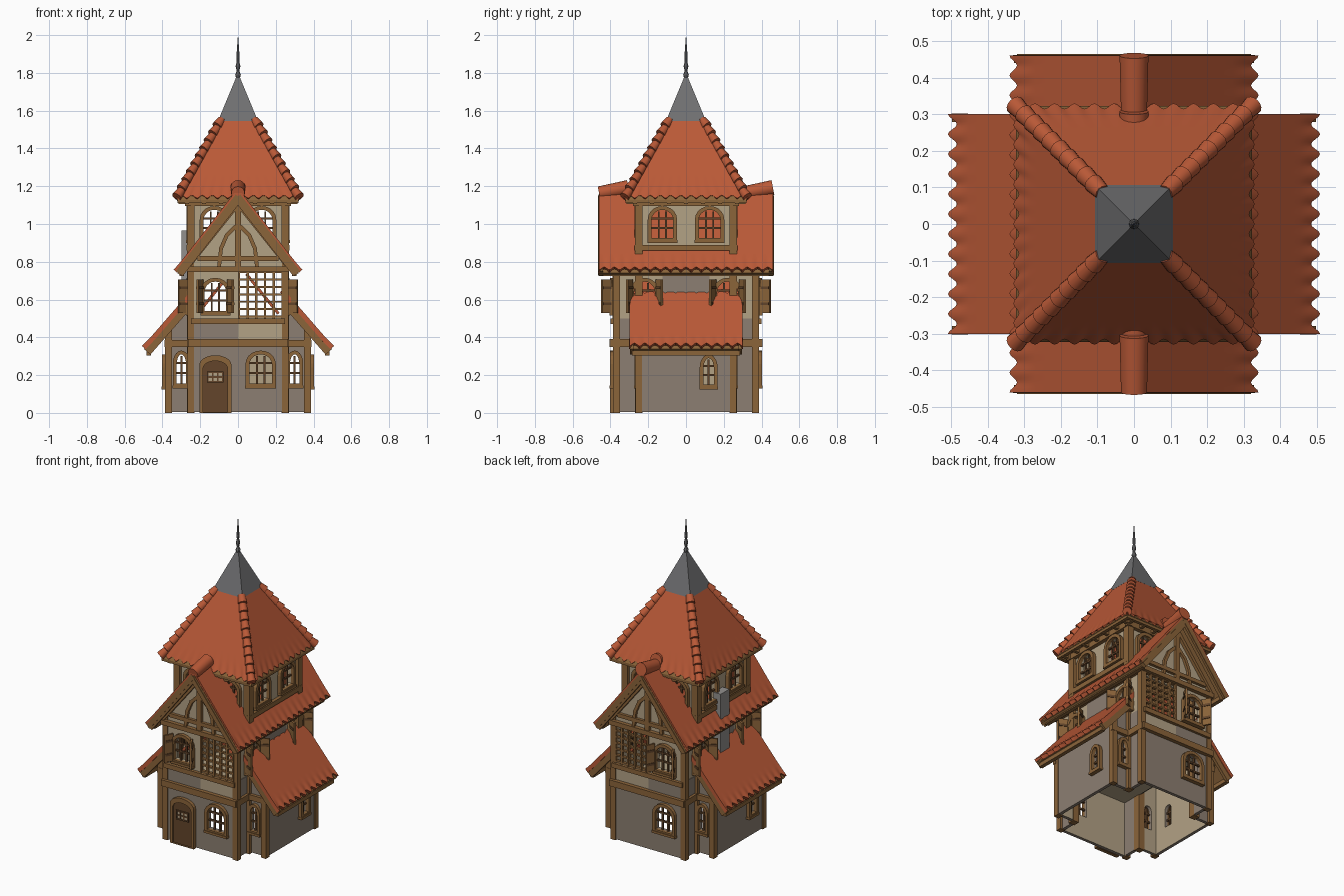
import bpy, bmesh
from math import radians, pi, sin, cos, atan2, hypot
from mathutils import Matrix, Vector

if "Cube" in bpy.data.objects:
    bpy.data.objects.remove(bpy.data.objects["Cube"])

def material(name, r, g, b):
    m = bpy.data.materials.new(name)
    m.diffuse_color = (r, g, b, 1)
    m.use_nodes = True
    m.node_tree.nodes["Principled BSDF"].inputs["Base Color"].default_value = m.diffuse_color
    return m

TILE = material("roof tile", .49, .10, .038)
WOOD = material("timber", .26, .128, .042)
DARK = material("dark wood", .125, .06, .024)
STONE = material("grey plaster", .265, .212, .168)
CREAM = material("cream plaster", .45, .36, .235)
LEAD = material("lead grey", .16, .16, .165)
CHIM = material("chimney grey", .29, .28, .27)

def side(ang, d):
    """Local frame of a wall: u to the right, v up, w outwards; d from the centre."""
    return (Matrix.Rotation(radians(ang), 4, 'Z') @ Matrix.Translation((0, -d, 0))
            @ Matrix.Rotation(pi / 2, 4, 'X'))

def link(name, data, *mats):
    ob = bpy.data.objects.new(name, data)
    bpy.context.collection.objects.link(ob)
    for m in mats:
        data.materials.append(m)
    return ob

def bake(ob):
    """Evaluated mesh of a curve or modified object; the source is removed."""
    dg = bpy.context.evaluated_depsgraph_get()
    me = bpy.data.meshes.new_from_object(ob.evaluated_get(dg))
    me.materials.clear()
    bpy.data.objects.remove(ob)
    return me

def from_bm(name, bm, mat, m=Matrix()):
    me = bpy.data.meshes.new(name)
    bm.transform(m)
    bm.to_mesh(me)
    bm.free()
    return link(name, me, mat)

def box(name, mat, u, v, w, m=Matrix()):
    bm = bmesh.new()
    c = [(a + b) / 2 for a, b in (u, v, w)]
    s = [abs(b - a) for a, b in (u, v, w)]
    bmesh.ops.create_cube(bm, size=1, matrix=Matrix.Translation(c) @ Matrix.Diagonal((*s, 1)))
    return from_bm(name, bm, mat, m)

def beam(name, p, q, width, w, m, mat=WOOD):
    L, a = hypot(q[0] - p[0], q[1] - p[1]), atan2(q[1] - p[1], q[0] - p[0])
    t = Matrix.Translation((p[0], p[1], 0)) @ Matrix.Rotation(a, 4, 'Z')
    return box(name, mat, (-width * .2, L + width * .2), (-width / 2, width / 2), w, m @ t)

def panel(name, mat, loops, w, m, inner=None):
    """Flat plate with holes: first loop is the outline, the rest are cut out."""
    cu = bpy.data.curves.new(name, 'CURVE')
    cu.dimensions, cu.fill_mode, cu.extrude = '2D', 'BOTH', (w[1] - w[0]) / 2
    for loop in loops:
        sp = cu.splines.new('POLY')
        sp.points.add(len(loop) - 1)
        for pt, (x, y) in zip(sp.points, loop):
            pt.co = (x, y, 0, 1)
        sp.use_cyclic_u = True
    me = bake(link(name, cu))
    bm = bmesh.new()
    bm.from_mesh(me)
    bmesh.ops.remove_doubles(bm, verts=bm.verts, dist=1e-5)
    bmesh.ops.recalc_face_normals(bm, faces=bm.faces)
    for f in bm.faces:
        f.smooth = False
        f.material_index = int(inner is not None and f.calc_center_median().z < -.001)
    bm.transform(m @ Matrix.Translation((0, 0, (w[0] + w[1]) / 2)))
    bm.to_mesh(me)
    bm.free()
    return link(name, me, mat, *([inner] if inner else []))

def arch(c, v, w, h, rise=.055, n=10):
    top = [(c + w / 2 * cos(pi * i / n), v + h - rise + rise * sin(pi * i / n)) for i in range(n + 1)]
    return [(c - w / 2, v), (c + w / 2, v)] + top

def rect(u0, u1, v0, v1):
    return [(u0, v0), (u1, v0), (u1, v1), (u0, v1)]

def window(name, spec, m, cols=3, shutters=False):
    c, v, w, h = spec
    panel(name + "_frame", WOOD, [arch(c, v - .02, w + .04, h + .04, .07), arch(c, v, w, h)], (0, .022), m)
    box(name + "_sill", WOOD, (c - w / 2 - .022, c + w / 2 + .022), (v - .025, v - .01), (0, .026), m)
    for i in range(1, cols):
        u = c - w / 2 + w * i / cols
        box(name + "_mullion", DARK, (u - .005, u + .005), (v, v + h - .008), (-.008, .004), m)
    for k in (.36, .7):
        box(name + "_bar", DARK, (c - w / 2, c + w / 2), (v + h * k - .005, v + h * k + .005), (-.008, .004), m)
    if shutters:
        for s in (-1, 1):
            hinge = m @ Matrix.Translation((c + s * (w / 2 + .015), 0, .012)) @ Matrix.Rotation(-s * radians(62), 4, 'Y')
            box("shutter", WOOD, (0, s * .058), (v - .01, v + h + .01), (0, .012), hinge)
            for k in (.03, h - .04):
                box("shutter_batten", DARK, (s * .004, s * .054), (v + k, v + k + .015), (-.004, .016), hinge)

def sheet(name, mat, ang, top, bot, thick, wave=0):
    """Roof slope between (distance, height, half width) at top and bottom, wavy at its edges."""
    n, rows = max(8, round(bot[2] * 2 / .055) * 8), 8
    dd, dz = bot[0] - top[0], bot[1] - top[1]
    L = hypot(dd, dz)
    bm, grid = bmesh.new(), []
    for j in range(rows + 1):
        t = (j / rows) ** .7
        edge = max(0, (t - .88) / .12)
        row = []
        for i in range(n + 1):
            h = top[2] + (bot[2] - top[2]) * t
            wv = wave * cos(2 * pi * i / 8)
            s = t * L + wv * (edge - (1 if j == 0 and top[2] > .2 and top[0] > .2 else 0))
            lift = wv * edge * .3
            row.append(bm.verts.new((h * (2 * i / n - 1), top[1] + dz * s / L + lift * dd / L,
                                     top[0] + dd * s / L - lift * dz / L)))
        grid.append(row)
    for a, b in zip(grid, grid[1:]):
        for i in range(n):
            bm.faces.new((a[i], b[i], b[i + 1], a[i + 1]))
    ob = from_bm(name, bm, mat, side(ang, 0))
    mod = ob.modifiers.new("thickness", 'SOLIDIFY')
    mod.thickness, mod.offset = thick, -1
    smooth.append(link(name, bake(ob), mat))

def tube(name, mat, p, q, r0, r1, seg=14):
    p, q = Vector(p), Vector(q)
    bm = bmesh.new()
    bmesh.ops.create_cone(bm, cap_ends=True, segments=seg, radius1=r0, radius2=r1, depth=(q - p).length)
    rot = (q - p).to_track_quat('Z', 'Y').to_matrix().to_4x4()
    ob = from_bm(name, bm, mat, Matrix.Translation((p + q) / 2) @ rot)
    smooth.append(ob)

smooth = []

# front and back: ground floor, upper floor and gable
for ang, s in ((0, 1), (180, -1)):
    m = side(ang, .38)
    ground = (.12, .155, .12, .155)
    upper = (-.12 * s, .54, .115, .155)
    lat = sorted((.005 * s, .235 * s))
    panel("ground_wall", STONE, [rect(-.25, .25, .005, .37), arch(*ground)], (-.02, 0), m, CREAM)
    panel("gable_wall", CREAM, [[(-.25, .37), (.25, .37), (.25, .80), (0, 1.12), (-.25, .80)],
                                arch(*upper), rect(lat[0], lat[1], .51, .745)], (-.02, 0), m, CREAM)
    box("grey_infill", STONE, (-.235 * s, 0), (.39, .47), (0, .004), m)
    window("ground_window", ground, m)
    window("upper_window", upper, m, shutters=True)
    # lattice opening
    for i in range(6):
        u = lat[0] + (lat[1] - lat[0]) * i / 5
        box("lattice_upright", WOOD, (u - .006, u + .006), (.5, .75), (-.01, .008), m)
    for i in range(7):
        v = .51 + .235 * i / 6
        box("lattice_rail", WOOD, (lat[0], lat[1]), (v - .005, v + .005), (-.014, .004), m)
    # timber framing
    for h, v0, v1, w in ((.265, .35, .39, .025), (.25, .47, .50, .02), (.27, .745, .775, .025), (.215, .805, .83, .018)):
        box("cross_beam", WOOD, (-h, h), (v0, v1), (0, w), m)
    box("gable_post", WOOD, (-.015, .015), (.77, 1.12), (0, .02), m)
    for k in (-1, 1):
        arc = [(.015, .985), (.06, .94), (.09, .87), (.1, .775)]
        for p, q in zip(arc, arc[1:]):
            beam("curved_brace", (k * p[0], p[1]), (k * q[0], q[1]), .02, (0, .016), m)
        beam("gable_rafter", (0, 1.115), (k * .26, .79), .035, (0, .02), m)
        beam("barge_board", (0, 1.135), (k * .305, .745), .045, (.06, .082), m)
        # wing cheeks beside the front and back
        c = side(ang, .25)
        spec = (k * .3, .155, .05, .155)
        panel("wing_cheek", STONE, [[(k * .25, .005), (k * .38, .005), (k * .38, .44), (k * .25, .58)],
                                    arch(*spec, .03)], (-.02, 0), c, CREAM)
        window("wing_cheek_window", spec, c, 2)
        beam("wing_barge_board", (k * .26, .575), (k * .475, .33), .045, (.028, .047), c)
        box("wing_cheek_beam", WOOD, (k * .25, k * .39), (.35, .385), (0, .02), c)

# door
m = side(0, .38)
panel("door", DARK, [arch(-.12, 0, .13, .275, .04)], (0, .012), m)
panel("door_frame", WOOD, [arch(-.12, 0, .17, .305, .05), arch(-.12, .004, .13, .271, .04)], (0, .022), m)
box("door_hatch", CREAM, (-.16, -.08), (.165, .215), (.012, .016), m)
for u in (-.16, -.133, -.107, -.08):
    box("door_hatch_bar", DARK, (u - .004, u + .004), (.16, .22), (.012, .02), m)
for v in (.165, .19, .215):
    box("door_hatch_rail", DARK, (-.164, -.076), (v - .004, v + .004), (.012, .02), m)

# left and right: wings and upper walls
for ang, s in ((90, 1), (-90, -1)):
    m, b = side(ang, .38), side(ang, .25)
    spec = (.12, .15, .055, .14)
    panel("wing_wall", STONE, [rect(-.25, .25, .005, .45), arch(*spec, .03)], (-.02, 0), m, CREAM)
    window("wing_window", spec, m, 2)
    box("wing_beam", WOOD, (-.26, .26), (.40, .435), (0, .02), m)
    ups = [(k * .22, .54, .11, .155) for k in (-1, 1)]
    panel("upper_side_wall", CREAM, [rect(-.38, .38, .37, .82)] + [arch(*u) for u in ups], (-.02, 0), b, CREAM)
    box("side_infill", STONE, (-.125, .125), (.55, .745), (0, .004), b)
    for u in ups:
        window("upper_side_window", u, b, shutters=True)
    for k in (-1, 1):
        box("corner_wall", STONE, (k * .25, k * .38), (.005, .37), (-.02, 0), b)
        box("corner_beam", WOOD, (k * .25, k * .395), (.35, .39), (0, .02), b)
        box("corner_infill", STONE, (k * .25, k * .36), (.39, .5), (0, .004), b)
    box("upper_plate", WOOD, (-.39, .39), (.745, .775), (0, .02), b)
    box("eave_purlin", WOOD, (-.44, .44), (.725, .75), (.035, .06), b)
    box("wing_eave_purlin", WOOD, (-.285, .285), (.305, .33), (.08, .105), m)
    # wing roof, its inner slope, and main gable roof
    sheet("wing_roof", TILE, ang, (.25, .645, .3), (.496, .362, .3), .025, .014)
    sheet("wing_roof_boards", WOOD, ang, (.245, .612, .295), (.485, .337, .295), .02)
    sheet("inner_wing_roof", TILE, ang, (.05, .74, .29), (.22, .53, .29), .015)
    sheet("main_roof", TILE, ang, (0, 1.19, .46), (.33, .765, .46), .025, .012)
    sheet("main_roof_boards", WOOD, ang, (0, 1.152, .465), (.32, .74, .465), .018)

# tower: four equal sides
for ang in (0, 90, 180, 270):
    m = side(ang, .25)
    specs = [(k * .125, .925, .115, .15) for k in (-1, 1)]
    panel("tower_wall", CREAM, [rect(-.25, .25, .82, 1.12)] + [arch(*s) for s in specs], (-.02, 0), m, CREAM)
    for s in specs:
        window("tower_window", s, m)
    box("tower_sill", WOOD, (-.27, .27), (.86, .89), (0, .022), m)
    box("tower_top_plate", WOOD, (-.28, .28), (1.095, 1.13), (0, .025), m)
    box("tower_eave_board", WOOD, (-.32, .32), (1.11, 1.13), (.05, .07), m)
    for i in range(7):
        u = -.27 + .09 * i
        box("rafter_tail", WOOD, (u - .01, u + .01), (1.105, 1.125), (0, .065), m)
    sheet("tower_roof", TILE, ang, (.1, 1.555, .1), (.322, 1.145, .325), .02, .01)
    sheet("tower_roof_boards", WOOD, ang, (.095, 1.53, .095), (.322, 1.128, .322), .012)
    # overlapping hip tiles
    sx, sy = ((1, 1), (1, -1), (-1, -1), (-1, 1))[ang // 90]
    for i in range(10):
        a, b = i / 10, (i + 1.1) / 10
        p, q = [(sx * (.325 - .237 * t), sy * (.325 - .237 * t), 1.138 + .415 * t + e) for t, e in ((a, .006), (b, -.006))]
        tube("hip_tile", TILE, p, q, .027, .022)

# corner posts
for sx in (-1, 1):
    for sy in (-1, 1):
        for x, y, h, r in ((.368, .25, .44, .018), (.25, .368, .82, .018), (.25, .25, 1.12, .021)):
            x, y = x * sx, y * sy
            box("corner_post", WOOD, (x - r, x + r), (y - r, y + r), (0, h))

# ridge tiles along the main gable
for i in range(6):
    y = -.46 + i * .153
    tube("ridge_tile", TILE, (0, y, 1.163), (0, y + .155, 1.193), .036, .04, 18)

# upper floor seen through the open base
box("floor_boards", CREAM, (-.235, .235), (-.365, .365), (.36, .375))

# chimney on the left slope
box("chimney", CHIM, (-.3, -.25), (-.015, .075), (.5, .965))

# lead cap and finial
bm = bmesh.new()
bmesh.ops.create_cone(bm, cap_ends=True, segments=4, radius1=.106 * 2 ** .5, radius2=.012, depth=.235)
from_bm("lead_cap", bm, LEAD, Matrix.Translation((0, 0, 1.6625)) @ Matrix.Rotation(pi / 4, 4, 'Z'))
prof = [(.01, 1.77), (.015, 1.79), (.007, 1.81), (.013, 1.835), (.007, 1.86), (.009, 1.88), (.0005, 2.0)]
for (r0, z0), (r1, z1) in zip(prof, prof[1:]):
    tube("finial", LEAD, (0, 0, z0), (0, 0, z1), r0, r1, 8)

# smooth the tiles and slopes, keep edges sharp
bpy.ops.object.select_all(action='DESELECT')
for ob in smooth:
    ob.select_set(True)
bpy.context.view_layer.objects.active = smooth[0]
bpy.ops.object.shade_smooth_by_angle(angle=radians(40))
